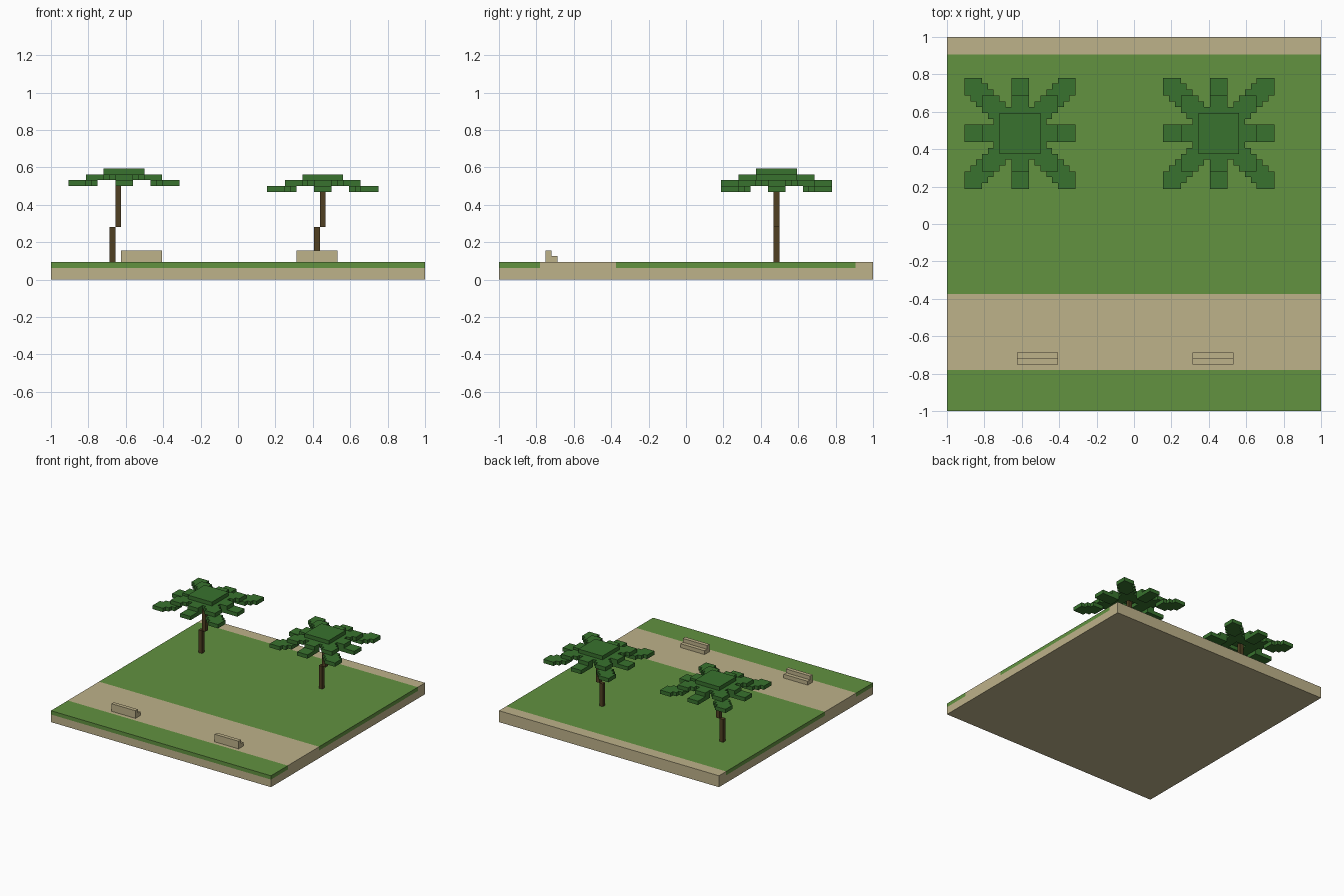
import bpy, bmesh

U = 2 / 64  # one block unit

cube = bpy.data.objects.get("Cube")
if cube:
    bpy.data.objects.remove(cube, do_unlink=True)


def material(name, rgb):
    """Flat colour given as 0-255 sRGB, stored as linear."""
    lin = [((c / 255 + 0.055) / 1.055) ** 2.4 for c in rgb]
    mat = bpy.data.materials.new(name)
    mat.use_nodes = True
    mat.diffuse_color = (*lin, 1)
    bsdf = mat.node_tree.nodes["Principled BSDF"]
    bsdf.inputs["Base Color"].default_value = (*lin, 1)
    bsdf.inputs["Roughness"].default_value = 0.9
    return mat


SAND = material("sand", (190, 178, 138))
GRASS = material("grass green", (98, 146, 64))
LEAF = material("leaf green", (56, 114, 46))
BARK = material("bark brown", (80, 64, 34))


def finish(name, bm, mat):
    bmesh.ops.recalc_face_normals(bm, faces=bm.faces)
    mesh = bpy.data.meshes.new(name)
    bm.to_mesh(mesh)
    bm.free()
    mesh.materials.append(mat)
    obj = bpy.data.objects.new(name, mesh)
    bpy.context.collection.objects.link(obj)
    return obj


def extrude_profile(name, profile, x0, x1, mat):
    """Sweep a closed (y, z) outline from x0 to x1, in block units."""
    bm = bmesh.new()
    face = bm.faces.new([bm.verts.new((x0 * U, y * U, z * U)) for y, z in profile])
    swept = bmesh.ops.extrude_face_region(bm, geom=[face])["geom"]
    verts = [v for v in swept if isinstance(v, bmesh.types.BMVert)]
    bmesh.ops.translate(bm, verts=verts, vec=((x1 - x0) * U, 0, 0))
    return finish(name, bm, mat)


def box(name, x, y, z, mat):
    outline = [(y[0], z[0]), (y[1], z[0]), (y[1], z[1]), (y[0], z[1])]
    return extrude_profile(name, outline, x[0], x[1], mat)


def canopy_blocks():
    """Blocks of a stepped palm crown, centred on block (0, 0)."""
    blocks = {(x, y, 2) for x in range(-3, 4) for y in range(-3, 4)}
    directions = [(i, j) for i in (-1, 0, 1) for j in (-1, 0, 1) if i or j]
    # each frond: an inner run one step down, an outer run two steps down
    for layer, start in ((1, 3), (0, 6)):
        for i, j in directions:
            for step in range(start, start + 3):
                blocks |= {(i * step + a, j * step + b, layer)
                           for a in (-1, 0, 1) for b in (-1, 0, 1)}
    return blocks


def block_shell(name, blocks, origin, mat):
    """Outer skin of a set of unit blocks."""
    bm = bmesh.new()
    cache = {}

    def vert(p):
        if p not in cache:
            cache[p] = bm.verts.new([(o + c) * U for o, c in zip(origin, p)])
        return cache[p]

    for block in blocks:
        for axis in range(3):
            u, v = (axis + 1) % 3, (axis + 2) % 3
            for side in (0, 1):
                beyond = list(block)
                beyond[axis] += 2 * side - 1
                if tuple(beyond) in blocks:
                    continue
                ring = []
                for du, dv in ((0, 0), (1, 0), (1, 1), (0, 1)):
                    p = list(block)
                    p[axis] += side
                    p[u] += du
                    p[v] += dv
                    ring.append(vert(tuple(p)))
                bm.faces.new(ring if side else ring[::-1])
    return finish(name, bm, mat)


# Ground slab with recesses holding the two lawns
extrude_profile("sand_base", [(-32, 0), (32, 0), (32, 3), (29, 3), (29, 2), (-12, 2),
                              (-12, 3), (-25, 3), (-25, 2), (-32, 2)], -32, 32, SAND)
box("front_lawn", (-32, 32), (-32, -25), (2, 3), GRASS)
box("main_lawn", (-32, 32), (-12, 29), (2, 3), GRASS)

# Benches on the path: tall back towards the front, seat behind it
for side, x in (("right", -20), ("left", 10)):
    extrude_profile(side + "_bench", [(-24, 3), (-22, 3), (-22, 4), (-23, 4),
                                      (-23, 5), (-24, 5)], x, x + 7, SAND)

# Palm trees: bent two-part trunk and a stepped crown
for side, trunk_x, crown_x, crown_z in (("right", -22, -20, 16), ("left", 13, 14, 15)):
    box(side + "_lower_trunk", (trunk_x, trunk_x + 1), (15, 16), (3, 9), BARK)
    box(side + "_upper_trunk", (trunk_x + 1, trunk_x + 2), (15, 16), (9, crown_z + 2), BARK)
    block_shell(side + "_palm_crown", canopy_blocks(), (crown_x, 15, crown_z), LEAF)
